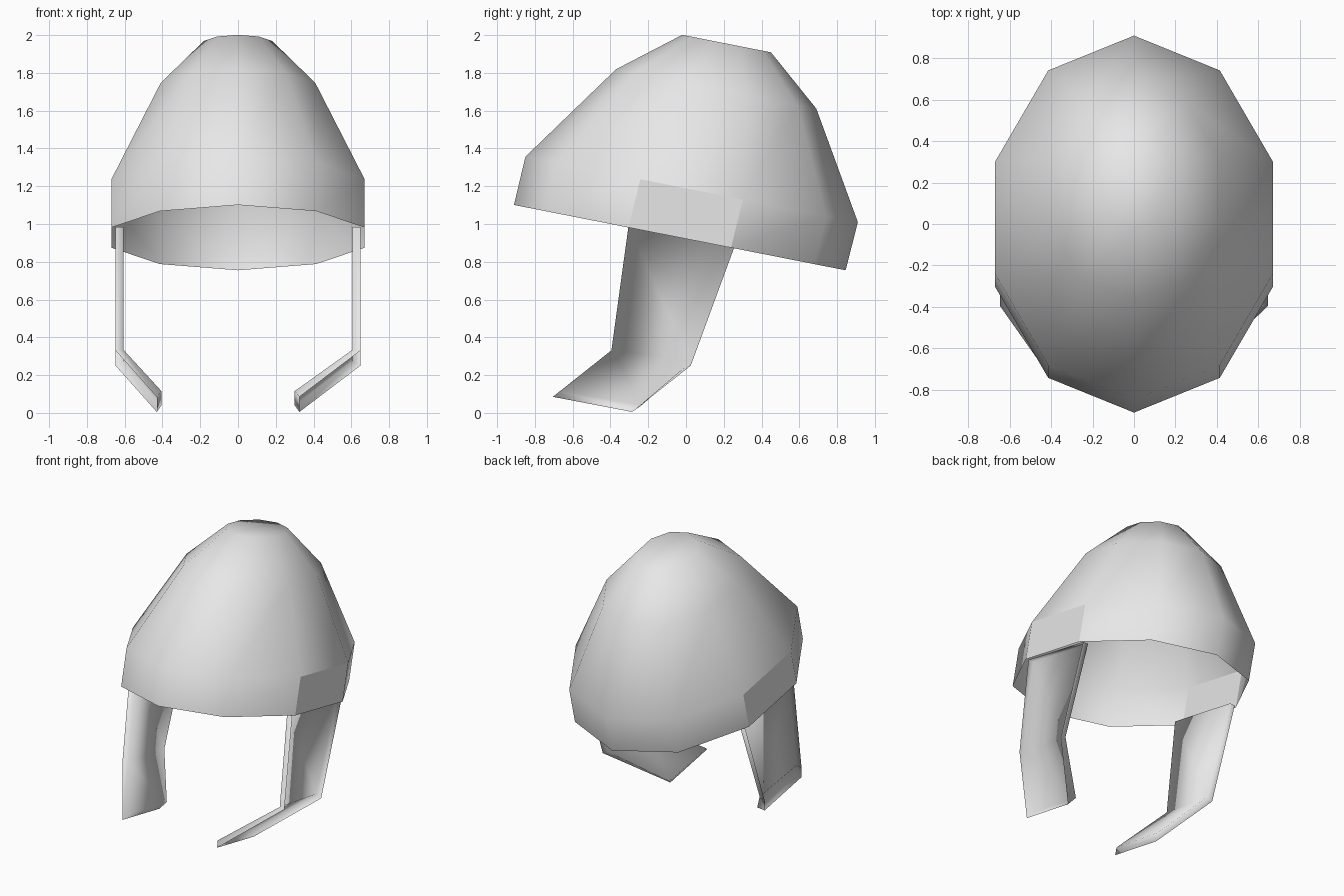
import bpy, bmesh
from math import sin, cos, tau

cube = bpy.data.objects.get("Cube")
if cube:
    bpy.data.objects.remove(cube)

SLOPE = -0.197    # the whole bowl leans back
SIDES = 10


def make_material(name, rgb):
    mat = bpy.data.materials.new(name)
    mat.use_nodes = True
    mat.diffuse_color = (*rgb, 1)
    mat.node_tree.nodes["Principled BSDF"].inputs["Base Color"].default_value = (*rgb, 1)
    return mat


def finish(bm, name, mat):
    mesh = bpy.data.meshes.new(name)
    bm.to_mesh(mesh)
    bm.free()
    mesh.materials.append(mat)
    obj = bpy.data.objects.new(name, mesh)
    bpy.context.collection.objects.link(obj)
    return obj


grey = make_material("light grey", (0.8, 0.8, 0.8))

# Helmet bowl: stacked leaning ovals, open below, capped on top
# each ring: centre y, centre z, half width, half length
rings = [(-0.033, 0.928, 0.705, 0.878), (0.03, 1.183, 0.705, 0.88),
         (0.16, 1.715, 0.43, 0.53), (0.215, 1.955, 0.19, 0.235)]
bm = bmesh.new()
loops = []
for cy, cz, width, length in rings:
    loop = []
    for i in range(SIDES):
        a = tau * i / SIDES
        dy = -length * cos(a)
        loop.append(bm.verts.new((width * sin(a), cy + dy, cz + SLOPE * dy)))
    loops.append(loop)
for low, high in zip(loops, loops[1:]):
    for i in range(SIDES):
        j = (i + 1) % SIDES
        bm.faces.new((low[i], low[j], high[j], high[i]))
bm.faces.new(loops[-1])
bm.normal_update()
for f in bm.faces:
    # the two upright side panels stay flat
    f.smooth = abs(f.normal.x) < 0.99
finish(bm, "helmet_bowl", grey)


# Cheek guards: an inner sheet with a rim turned outward
def cheek_guard(name, side, end_x):
    # per row: inner x, outer x, then front and back (y, z) for inner and outer
    rows = [
        (0.607, 0.648, [(-0.305, 0.985), (0.255, 0.875)], [(-0.305, 0.985), (0.255, 0.875)]),
        (0.607, 0.648, [(-0.39, 0.335), (0.025, 0.27)], [(-0.395, 0.33), (0.025, 0.25)]),
        (end_x, end_x + 0.025, [(-0.66, 0.115), (-0.235, 0.04)], [(-0.705, 0.085), (-0.285, 0.005)]),
    ]
    bm = bmesh.new()
    inner, outer = [], []
    for xi, xo, pi, po in rows:
        inner.append([bm.verts.new((side * xi, y, z)) for y, z in pi])
        outer.append([bm.verts.new((side * xo, y, z)) for y, z in po])
    for k in range(len(rows) - 1):
        bm.faces.new((inner[k][0], inner[k][1], inner[k + 1][1], inner[k + 1][0]))
        for e in (0, 1):
            bm.faces.new((inner[k][e], inner[k + 1][e], outer[k + 1][e], outer[k][e]))
    for k in (0, -1):
        bm.faces.new((inner[k][0], inner[k][1], outer[k][1], outer[k][0]))
    bmesh.ops.recalc_face_normals(bm, faces=bm.faces)
    for f in bm.faces:
        f.smooth = True
    finish(bm, name, grey)


cheek_guard("left_cheek_guard", 1, 0.30)
cheek_guard("right_cheek_guard", -1, 0.405)
